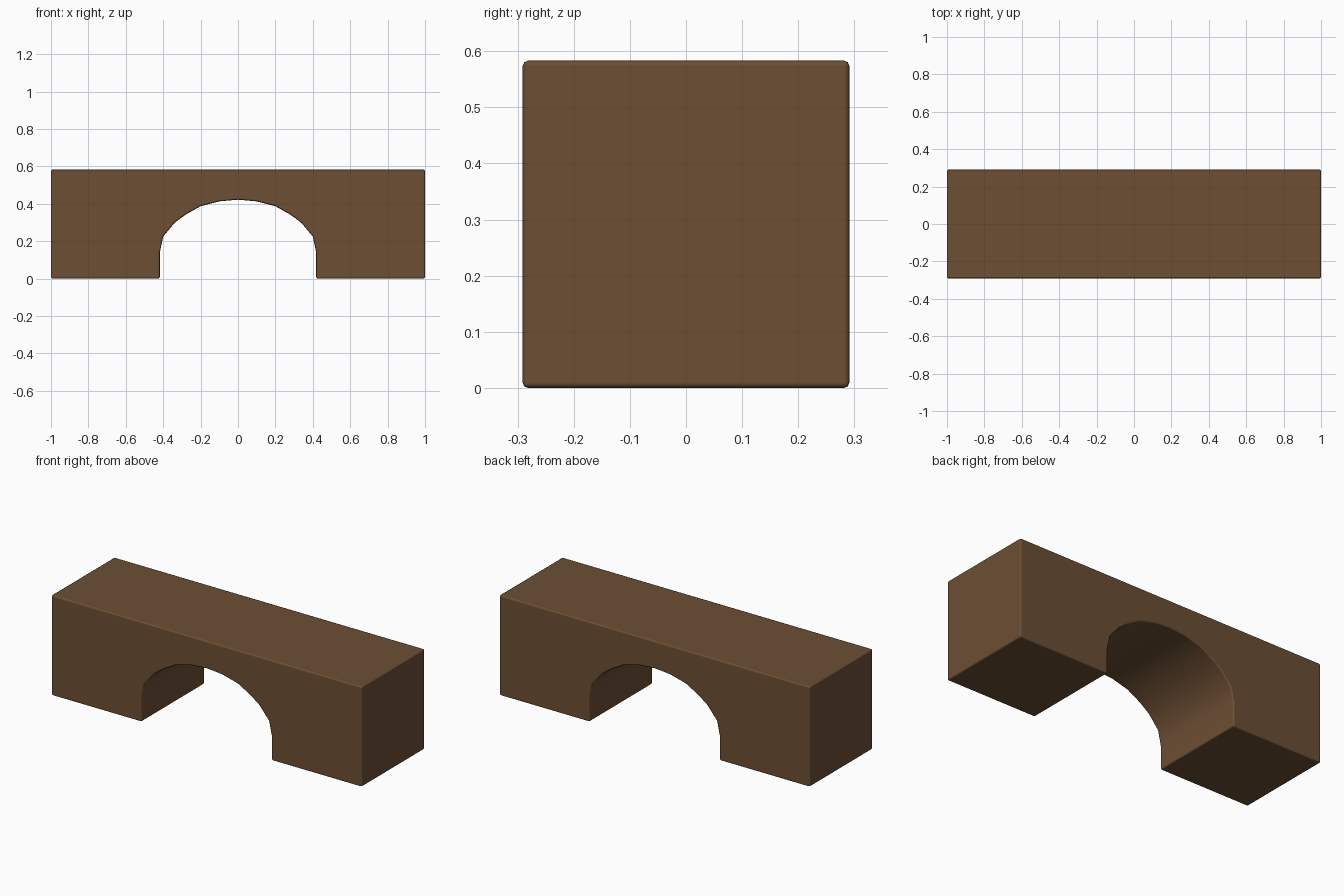
import bpy, bmesh, math

if "Cube" in bpy.data.objects:
    bpy.data.objects.remove(bpy.data.objects["Cube"])

HALF_DEPTH, HEIGHT = 0.291, 0.583

# Front outline: right half of the arch, mirrored to the left
arch = [(0.418, 0.0), (0.418, 0.14), (0.4, 0.225), (0.337, 0.3),
        (0.28, 0.342), (0.2, 0.387), (0.1, 0.413)]
outline = [(-1, 0)] + [(-x, z) for x, z in arch] + [(0, 0.422)]
outline += arch[::-1] + [(1, 0), (1, HEIGHT), (-1, HEIGHT)]

# Extrude the outline through the depth
bm = bmesh.new()
face = bm.faces.new([bm.verts.new((x, -HALF_DEPTH, z)) for x, z in outline])
ext = bmesh.ops.extrude_face_region(bm, geom=[face])
moved = [v for v in ext["geom"] if isinstance(v, bmesh.types.BMVert)]
bmesh.ops.translate(bm, verts=moved, vec=(0, 2 * HALF_DEPTH, 0))
bmesh.ops.recalc_face_normals(bm, faces=bm.faces)
mesh = bpy.data.meshes.new("arch_block")
bm.to_mesh(mesh)
bm.free()

block = bpy.data.objects.new("arch_block", mesh)
bpy.context.collection.objects.link(block)

# Dark wood colour
wood = bpy.data.materials.new("dark_wood")
wood.diffuse_color = (0.15, 0.077, 0.034, 1)
wood.use_nodes = True
wood.node_tree.nodes["Principled BSDF"].inputs["Base Color"].default_value = wood.diffuse_color
mesh.materials.append(wood)

# Softened corners, smooth arch
bpy.context.view_layer.objects.active = block
block.select_set(True)
bpy.ops.object.shade_smooth_by_angle(angle=math.radians(40))
bevel = block.modifiers.new("soft_edges", 'BEVEL')
bevel.width = 0.009
bevel.segments = 2
bevel.limit_method = 'ANGLE'
bevel.angle_limit = math.radians(60)
bevel.harden_normals = True
